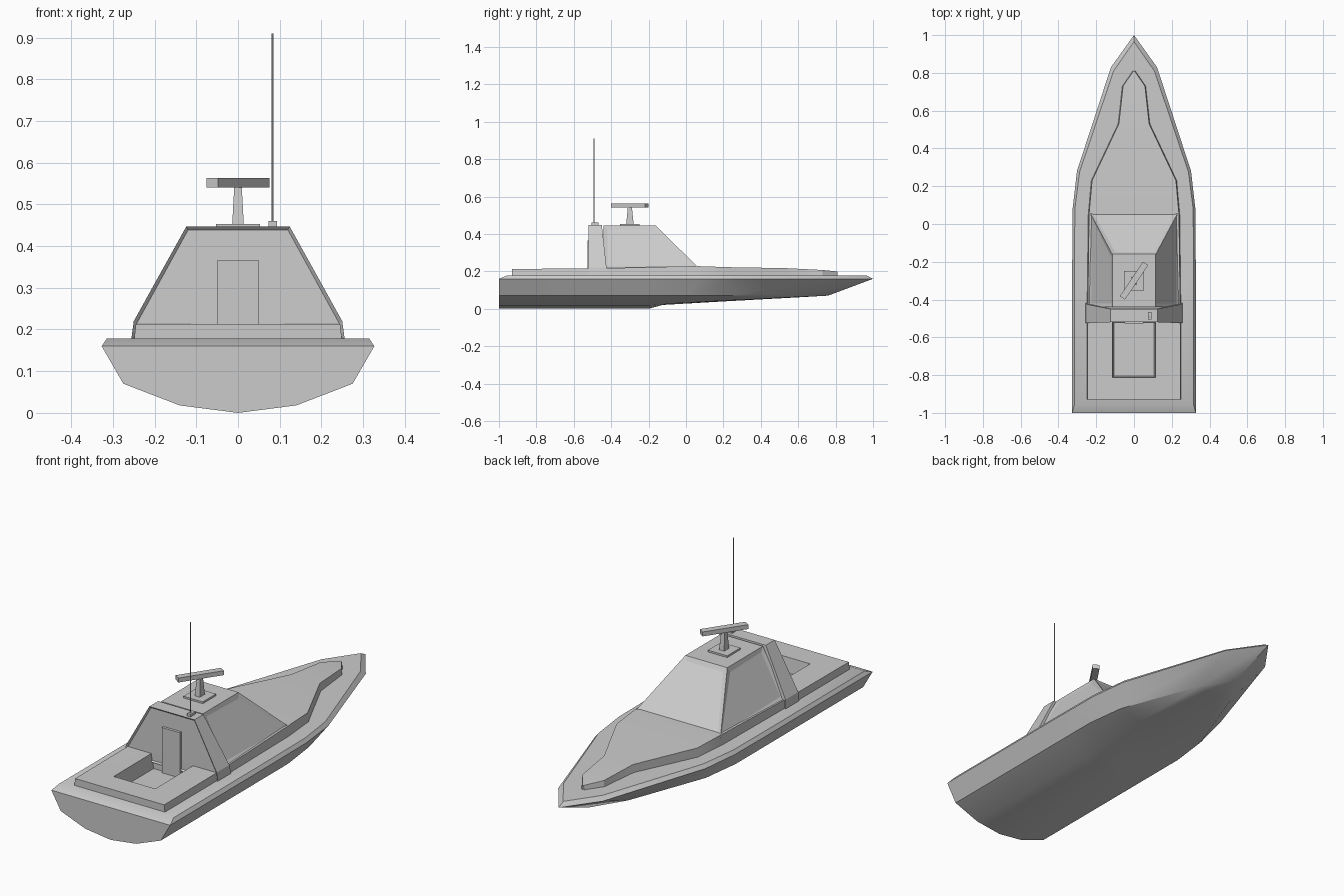
import bpy, bmesh, math
from mathutils import Matrix

if "Cube" in bpy.data.objects:
    bpy.data.objects.remove(bpy.data.objects["Cube"])


def finish(name, bm):
    bmesh.ops.remove_doubles(bm, verts=bm.verts, dist=0.0005)
    bmesh.ops.dissolve_degenerate(bm, edges=bm.edges, dist=0.0002)
    bmesh.ops.recalc_face_normals(bm, faces=bm.faces)
    me = bpy.data.meshes.new(name)
    bm.to_mesh(me)
    bm.free()
    ob = bpy.data.objects.new(name, me)
    bpy.context.collection.objects.link(ob)
    return ob


def loft(rings, start_caps=None, end_cap=True):
    """Skin closed rings; start_caps lists index loops for the first ring."""
    bm = bmesh.new()
    rows = [[bm.verts.new(p) for p in r] for r in rings]
    n = len(rings[0])
    for a, b in zip(rows, rows[1:]):
        for i in range(n):
            j = (i + 1) % n
            bm.faces.new((a[i], a[j], b[j], b[i]))
    for cap in start_caps or [range(n)]:
        bm.faces.new([rows[0][i] for i in cap])
    if end_cap:
        bm.faces.new(rows[-1])
    return bm


def rect(x, y0, y1, z, cx=0):
    return [(cx - x, y0, z), (cx + x, y0, z), (cx + x, y1, z), (cx - x, y1, z)]


def box(name, x, y0, y1, z0, z1, cx=0):
    return finish(name, loft([rect(x, y0, y1, z0, cx), rect(x, y0, y1, z1, cx)]))


def smooth(ob, deg=28):
    bpy.ops.object.select_all(action='DESELECT')
    ob.select_set(True)
    bpy.context.view_layer.objects.active = ob
    bpy.ops.object.shade_smooth_by_angle(angle=math.radians(deg))


# Hull: each station runs keel, bilge, chine, gunwale, deck edge as (x, y, z)
stations = [
    [(0, -1, 0), (.14, -1, .018), (.275, -1, .07), (.327, -1, .16), (.315, -.955, .178)],
    [(0, -.2, 0), (.14, -.2, .018), (.275, -.2, .07), (.327, -.2, .16), (.315, -.2, .178)],
    [(0, -.13, .02), (.14, -.1, .027), (.275, 0, .07), (.325, .08, .16), (.313, .08, .178)],
    [(0, .2, .039), (.13, .2, .043), (.25, .2, .07), (.302, .28, .16), (.288, .275, .178)],
    [(0, .6, .061), (.05, .6, .063), (.1, .6, .07), (.122, .83, .16), (.108, .81, .178)],
    [(0, .76, .07), (0, .76, .07), (0, .76, .07), (0, 1, .16), (0, .965, .178)],
]
rings = [s + [(-x, y, z) for x, y, z in reversed(s[1:])] for s in stations]
hull = finish("hull", loft(rings, [(0, 1, 2, 3, 6, 7, 8), (3, 4, 5, 6)], False))

# Raised coaming and foredeck: y, half width, top height
deck_line = [(-.93, .245, .213), (-.5, .245, .215), (.05, .238, .228), (.23, .222, .222),
             (.53, .08, .217), (.73, .058, .207), (.81, .003, .199)]
coaming = finish("coaming_and_foredeck", loft([
    [(-w - .005, y, .17), (-w, y, z), (w, y, z), (w + .005, y, .17)]
    for y, w, z in deck_line]))

# Cockpit well cut through coaming and deck
cutter = finish("well_cutter", loft([rect(.106, -.805, -.512, .14),
                                     rect(.124, -.823, -.512, .3)]))
cutter.hide_render = True
for ob in (hull, coaming):
    mod = ob.modifiers.new("well", 'BOOLEAN')
    mod.object = cutter
    mod.operation = 'DIFFERENCE'
    mod.solver = 'EXACT'
    with bpy.context.temp_override(object=ob, active_object=ob):
        bpy.ops.object.modifier_apply(modifier="well")
    smooth(ob)
bpy.data.objects.remove(cutter)

# Cabin with recessed side windows and windscreen
bm = loft([rect(.238, -.44, .07, .215), rect(.115, -.44, -.16, .444)])
bmesh.ops.recalc_face_normals(bm, faces=bm.faces)
panes = [f for f in bm.faces if abs(f.normal.x) > .5 or f.normal.y > .4]
bmesh.ops.inset_individual(bm, faces=panes, thickness=.028, depth=-.005)
finish("cabin", bm)

# Aft arch with a shallow recessed bulkhead
bm = loft([rect(.256, -.525, -.418, .176), rect(.25, -.525, -.425, .22),
           rect(.124, -.52, -.45, .447)])
bmesh.ops.recalc_face_normals(bm, faces=bm.faces)
rear = [f for f in bm.faces if f.normal.y < -.9]
bmesh.ops.inset_region(bm, faces=rear, thickness=.009, depth=-.008)
finish("aft_arch", bm)
box("cabin_door", .05, -.527, -.5, .139, .365)

# Radar: plate, tapered pedestal, rotated bar
box("radar_plate", .053, -.352, -.248, .44, .453)
finish("radar_pedestal", loft([rect(.014, -.32, -.28, .45), rect(.009, -.311, -.289, .542)]))
bar = box("radar_bar", .11, -.0165, .0165, .541, .563)
bar.data.transform(Matrix.Translation((0, -.3, 0)) @ Matrix.Rotation(math.radians(56), 4, 'Z'))

# Whip antenna
box("antenna_base", .01, -.505, -.467, .44, .46, .083)
bpy.ops.mesh.primitive_cylinder_add(vertices=8, radius=.0025, depth=.452,
                                    location=(.083, -.492, .684))
bpy.context.object.name = "antenna_whip"
